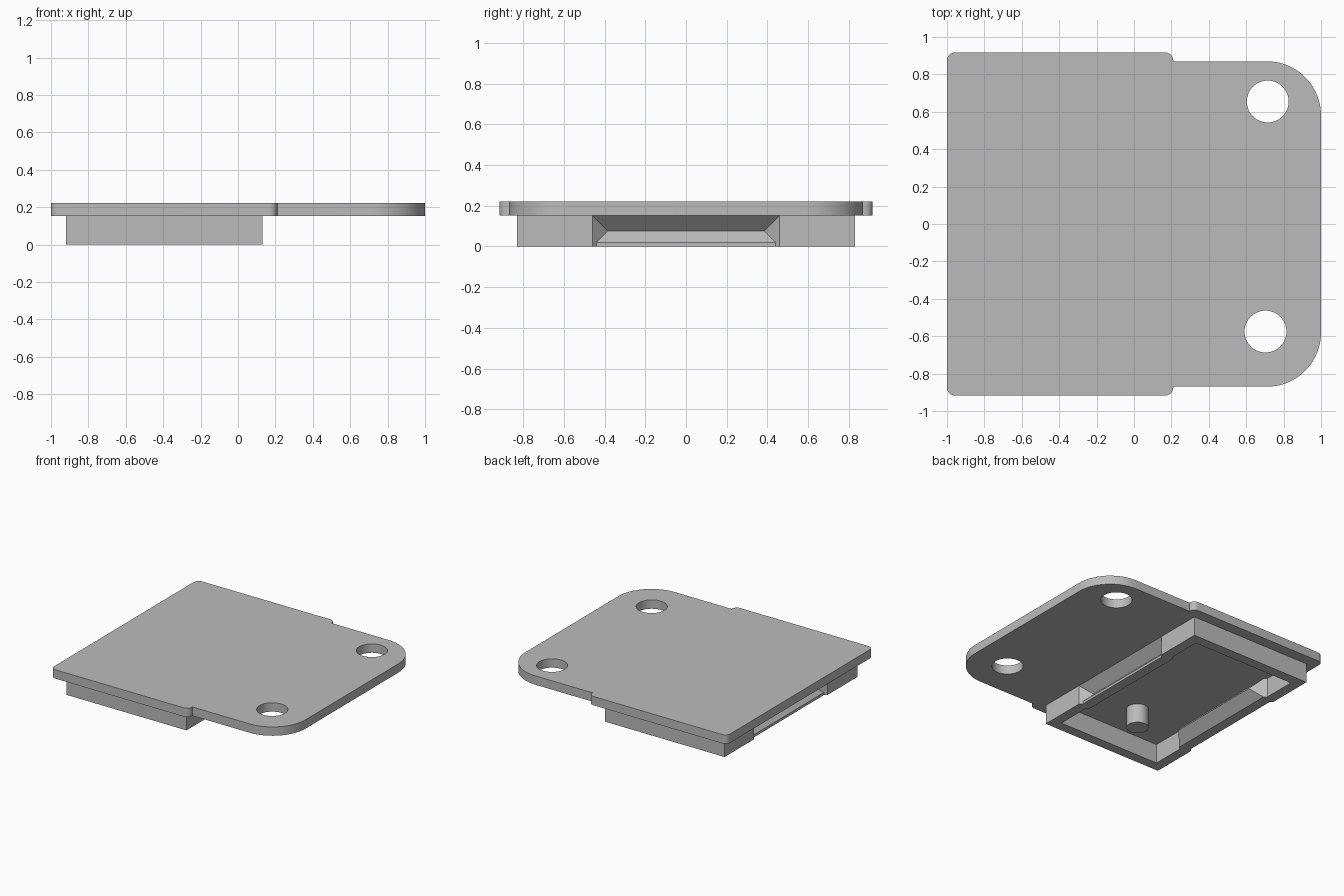
import bpy, bmesh
from math import sin, cos, pi

if "Cube" in bpy.data.objects:
    bpy.data.objects.remove(bpy.data.objects["Cube"], do_unlink=True)

grey = bpy.data.materials.new("plain grey")
grey.use_nodes = True
grey.diffuse_color = (0.5, 0.5, 0.5, 1)
grey.node_tree.nodes["Principled BSDF"].inputs["Base Color"].default_value = (0.5, 0.5, 0.5, 1)

FLOOR, TOP = 0.152, 0.222            # underside and top of the plate
X0, X1, HALF_Y, WALL = -0.92, 0.13, 0.83, 0.08


def finish(name, bm):
    bmesh.ops.recalc_face_normals(bm, faces=bm.faces)
    mesh = bpy.data.meshes.new(name)
    bm.to_mesh(mesh)
    bm.free()
    mesh.materials.append(grey)
    obj = bpy.data.objects.new(name, mesh)
    bpy.context.collection.objects.link(obj)
    return obj


def hull(name, points):
    bm = bmesh.new()
    for p in points:
        bm.verts.new(p)
    bmesh.ops.convex_hull(bm, input=bm.verts[:])
    bmesh.ops.dissolve_limit(bm, angle_limit=0.01, verts=bm.verts[:], edges=bm.edges[:])
    return finish(name, bm)


def box(name, x0, x1, y, z0, z1):
    return hull(name, [(a, b, c) for a in (x0, x1) for b in (-y, y) for c in (z0, z1)])


def cylinder(name, x, y, r, z0, z1):
    bm = bmesh.new()
    bmesh.ops.create_cone(bm, cap_ends=True, segments=48, radius1=r, radius2=r, depth=z1 - z0)
    bmesh.ops.translate(bm, verts=bm.verts, vec=(x, y, (z0 + z1) / 2))
    return finish(name, bm)


def combine(target, tool, operation):
    mod = target.modifiers.new("shape", 'BOOLEAN')
    mod.operation, mod.object, mod.solver = operation, tool, 'EXACT'
    bpy.context.view_layer.objects.active = target
    bpy.ops.object.modifier_apply(modifier=mod.name)
    bpy.data.objects.remove(tool, do_unlink=True)


def smooth(obj):
    bpy.ops.object.select_all(action='DESELECT')
    obj.select_set(True)
    bpy.context.view_layer.objects.active = obj
    bpy.ops.object.shade_smooth_by_angle(angle=pi / 6)


def arc(cx, cy, r, start, end, steps):
    angles = [start + (end - start) * i / steps for i in range(steps + 1)]
    return [(cx + r * cos(a), cy + r * sin(a)) for a in angles]


# Plate: wide square part with a narrower round-cornered tab
half = arc(0.71, 0.58, 0.29, 0, pi / 2, 20)
half += [(0.21, 0.87)]
half += arc(0.168, 0.875, 0.042, 0, pi / 2, 6)
half += arc(-0.958, 0.875, 0.042, pi / 2, pi, 6)
outline = half + [(x, -y) for x, y in reversed(half)]
bm = bmesh.new()
face = bm.faces.new([bm.verts.new((x, y, FLOOR)) for x, y in outline])
side = bmesh.ops.extrude_face_region(bm, geom=[face])
bmesh.ops.translate(bm, vec=(0, 0, TOP - FLOOR),
                    verts=[v for v in side["geom"] if isinstance(v, bmesh.types.BMVert)])
plate = finish("plate", bm)
for x, y in ((0.715, 0.655), (0.703, -0.575)):
    combine(plate, cylinder("hole_cutter", x, y, 0.112, 0, 1), 'DIFFERENCE')
smooth(plate)

# Rectangular rim under the plate
rim = box("rim", X0, X1, HALF_Y, 0, FLOOR)
combine(rim, box("inner_cutter", X0 + WALL, X1 - WALL, HALF_Y - WALL, -0.1, 0.3), 'DIFFERENCE')

# Latch on both end walls: ridge inside, groove and recessed lip outside
MID = FLOOR / 2
for wall_x, inward in ((X0, 1), (X1, -1)):
    def place(points):
        return [(wall_x + inward * d, s * y, z) for d, y, z in points for s in (-1, 1)]
    ridge = [(0.08, 0.49, 0), (0.08, 0.49, FLOOR), (0.10, 0.47, 0),
             (0.10, 0.47, FLOOR), (0.10 + MID, 0.47 - MID, MID)]
    groove = [(-0.01, 0.47, -0.01), (-0.01, 0.47, FLOOR + 0.01), (MID, 0.46 - MID, MID)]
    lip = [(d, 0.46 - d, z) for d in (-0.01, 0.02) for z in (-0.02, 0.021)]
    combine(rim, hull("ridge_tool", place(ridge)), 'UNION')
    combine(rim, hull("groove_cutter", place(groove)), 'DIFFERENCE')
    combine(rim, hull("lip_cutter", place(lip)), 'DIFFERENCE')

# Locating pin inside the rim
smooth(cylinder("pin", -0.41, -0.45, 0.08, 0, FLOOR))
